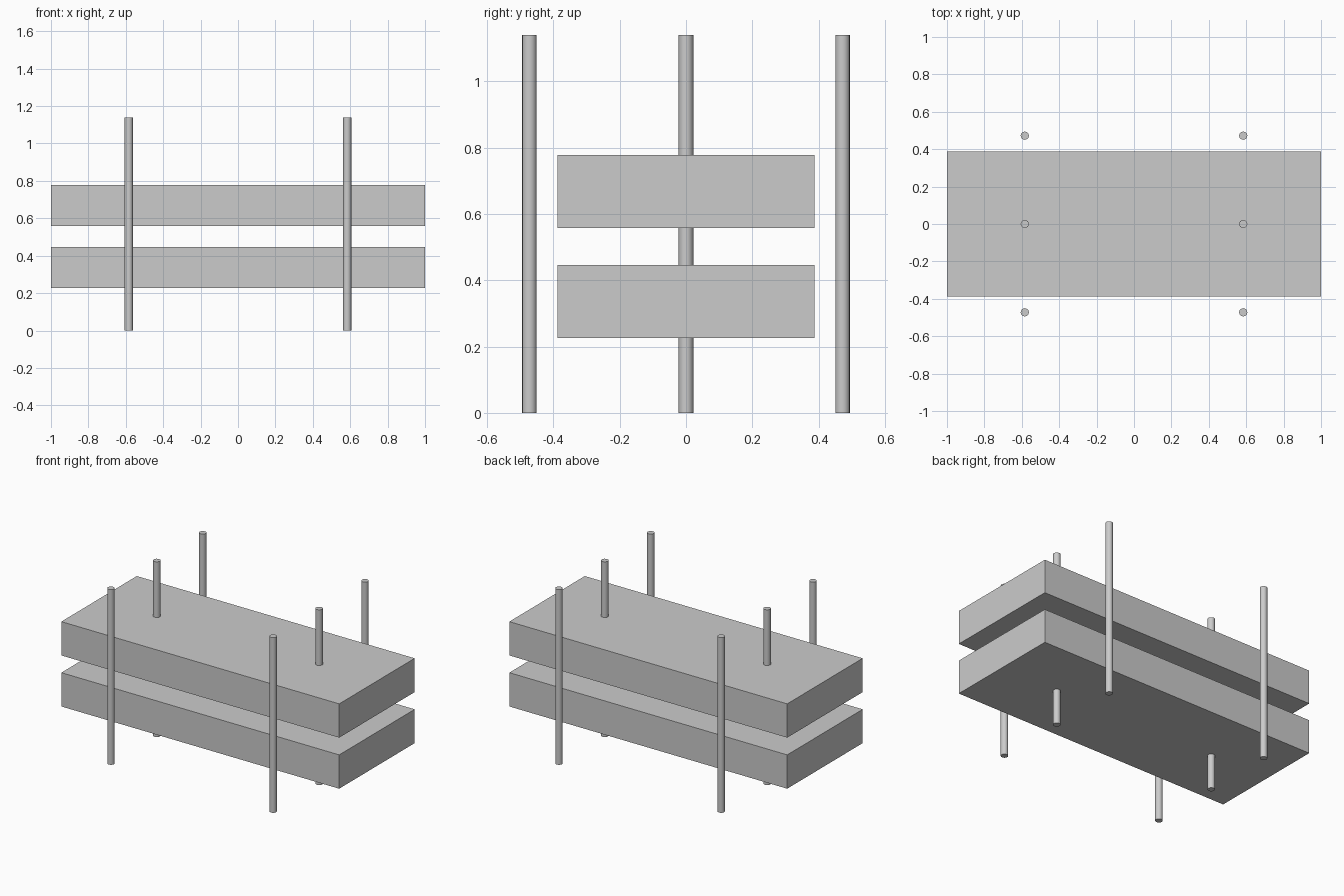
import bpy

cube = bpy.data.objects.get("Cube")
if cube:
    bpy.data.objects.remove(cube, do_unlink=True)

# One plain grey for everything
grey = bpy.data.materials.new("light grey")
grey.use_nodes = True
colour = (0.6, 0.6, 0.6, 1)
grey.diffuse_color = colour
grey.node_tree.nodes["Principled BSDF"].inputs["Base Color"].default_value = colour

SLAB_SIZE = (2.0, 0.776, 0.22)
ROD_RADIUS, ROD_HEIGHT = 0.022, 1.14


def finish(name):
    obj = bpy.context.object
    obj.name = name
    obj.data.materials.append(grey)
    return obj


# Two stacked slabs
for name, z in (("lower_slab", 0.336), ("upper_slab", 0.668)):
    bpy.ops.mesh.primitive_cube_add(size=1, location=(0, 0, z))
    slab = finish(name)
    slab.scale = SLAB_SIZE
    bpy.ops.object.transform_apply(location=False, rotation=False, scale=True)

# Upright rods: a pair in front, a pair through the slabs, a pair behind
for row, y in (("front", -0.472), ("middle", 0), ("back", 0.472)):
    for side, x in (("right", -0.584), ("left", 0.584)):
        bpy.ops.mesh.primitive_cylinder_add(
            vertices=16, radius=ROD_RADIUS, depth=ROD_HEIGHT,
            location=(x, y, ROD_HEIGHT / 2))
        finish(f"{row}_{side}_rod")
        bpy.ops.object.shade_smooth_by_angle()
